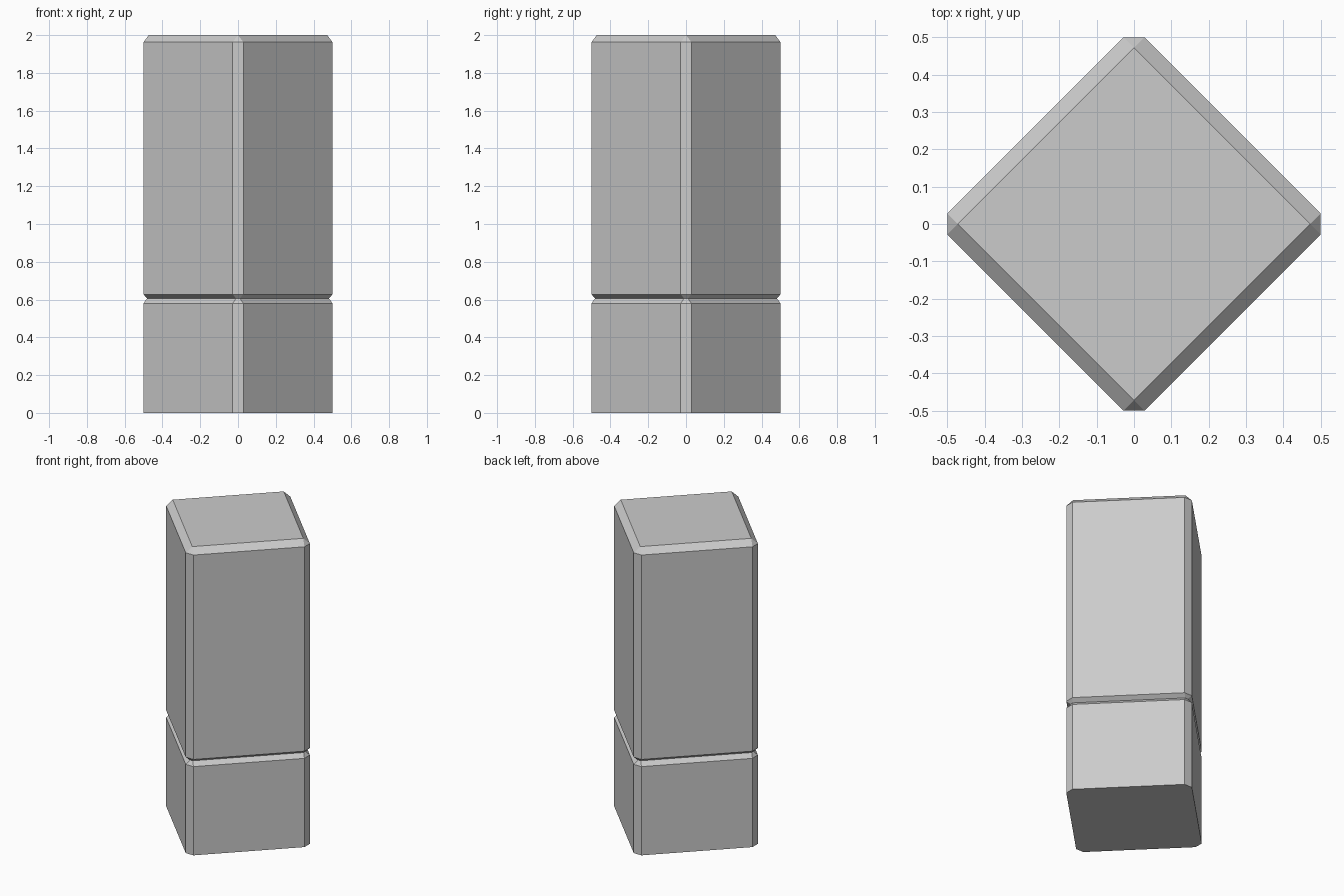
import bpy, bmesh, math

if "Cube" in bpy.data.objects:
    bpy.data.objects.remove(bpy.data.objects["Cube"])

R = 0.5      # half width across the corners
C = 0.028    # half width of the chamfered corner facets


def octagon(z):
    # square turned 45 degrees with chamfered corners
    pts = []
    for x, y in ((R, C), (R, -C)):
        for k in range(4):
            c, s = round(math.cos(k * math.pi / 2)), round(math.sin(k * math.pi / 2))
            pts.append((x * c - y * s, x * s + y * c, z))
    return pts


def diamond(z):
    # inset square where the edge bevels end
    r = R - C
    return [(r, 0, z), (0, r, z), (-r, 0, z), (0, -r, z)]


def block(name, points):
    # convex beveled block through the given rings
    bm = bmesh.new()
    for p in points:
        bm.verts.new(p)
    bmesh.ops.convex_hull(bm, input=bm.verts[:])
    bmesh.ops.dissolve_limit(bm, angle_limit=math.radians(1),
                             verts=bm.verts[:], edges=bm.edges[:])
    bmesh.ops.recalc_face_normals(bm, faces=bm.faces[:])
    mesh = bpy.data.meshes.new(name)
    bm.to_mesh(mesh)
    bm.free()
    obj = bpy.data.objects.new(name, mesh)
    bpy.context.collection.objects.link(obj)
    return obj


# lower block: flat bottom, beveled top
block("base_block", octagon(0) + octagon(0.58) + diamond(0.62))

# upper block: beveled at both ends, sunk slightly into the base to form the groove
block("pillar_block", diamond(0.595) + octagon(0.627) + octagon(1.963) + diamond(2.0))
